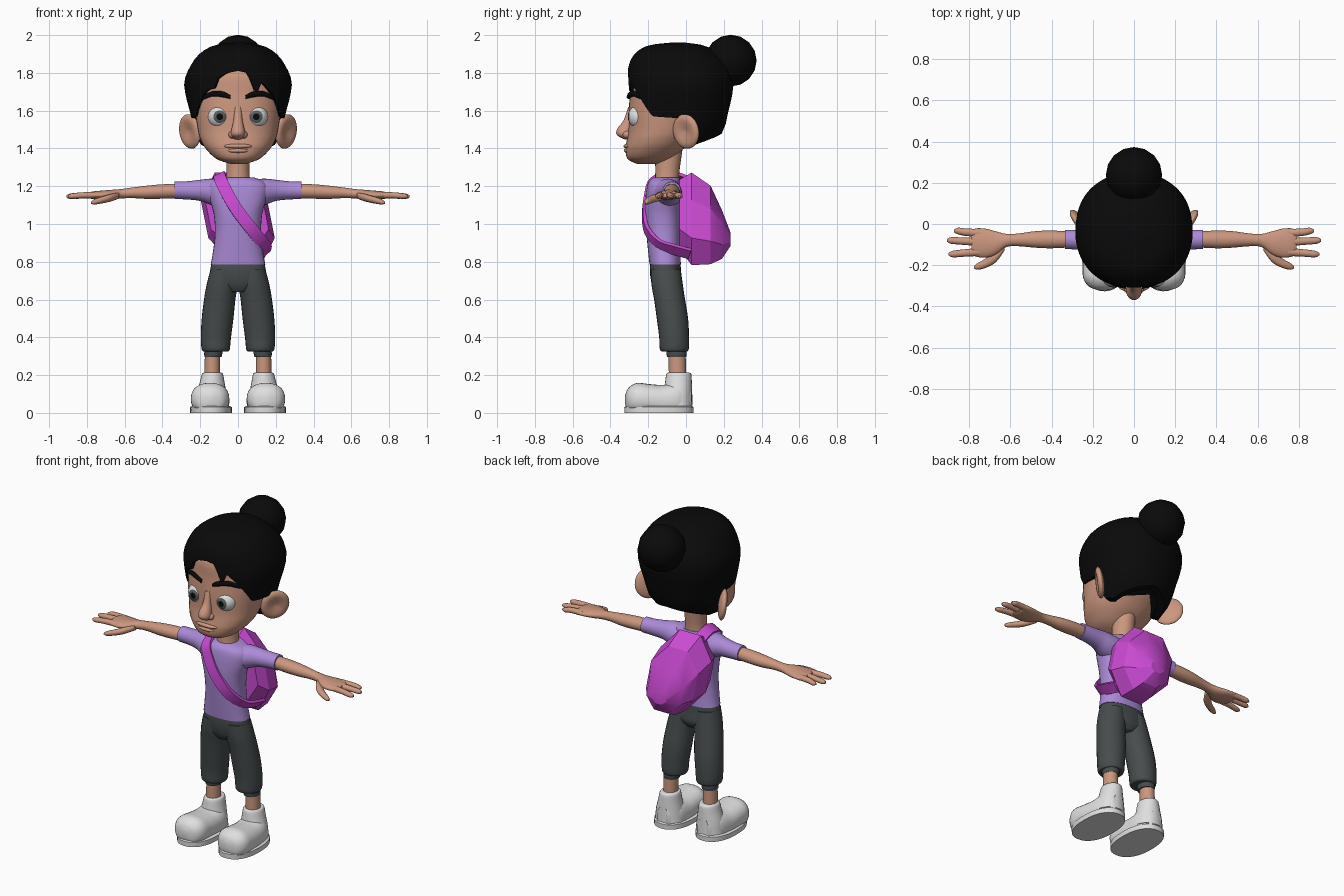
import bpy, bmesh, math
from mathutils import Vector, Matrix


def material(name, rgb):
    m = bpy.data.materials.new(name)
    m.diffuse_color = (*rgb, 1)
    return m


SKIN = material("skin", (0.60, 0.31, 0.21))
BLACK = material("black hair", (0.003, 0.003, 0.003))
SHIRT = material("lilac cloth", (0.41, 0.26, 0.68))
PANTS = material("charcoal cloth", (0.062, 0.072, 0.074))
PACK = material("magenta", (0.60, 0.07, 0.66))
WHITE = material("white", (0.74, 0.74, 0.74))
IRIS = material("grey iris", (0.10, 0.115, 0.115))


def finish(name, bm, mats, mirror=False, angle=50):
    bmesh.ops.recalc_face_normals(bm, faces=bm.faces)
    me = bpy.data.meshes.new(name)
    bm.to_mesh(me)
    bm.free()
    ob = bpy.data.objects.new(name, me)
    bpy.context.collection.objects.link(ob)
    for m in mats:
        me.materials.append(m)
    if mirror:
        ob.modifiers.new("mirror", 'MIRROR').use_mirror_merge = False
    if angle:
        bpy.ops.object.select_all(action='DESELECT')
        ob.select_set(True)
        bpy.context.view_layer.objects.active = ob
        bpy.ops.object.shade_smooth_by_angle(angle=math.radians(angle))
    return ob


def spline(rows, steps):
    """Catmull-Rom through tuples of any length."""
    rows = [Vector(r) for r in rows]
    out = []
    for i in range(len(rows) - 1):
        a, b, c, d = rows[max(i - 1, 0)], rows[i], rows[i + 1], rows[min(i + 2, len(rows) - 1)]
        for s in range(steps):
            t = s / steps
            out.append(0.5 * (2 * b + (c - a) * t + (2 * a - 5 * b + 4 * c - d) * t * t
                              + (3 * b - a - 3 * c + d) * t ** 3))
    return out + [rows[-1]]


def power(c, p):
    return math.copysign(abs(c) ** (2 / p), c)


def skin_rings(bm, rings, caps=True):
    rings = [[bm.verts.new(c) for c in r] for r in rings]
    n = len(rings[0])
    for a, b in zip(rings, rings[1:]):
        for i in range(n):
            bm.faces.new((a[i], a[(i + 1) % n], b[(i + 1) % n], b[i]))
    if caps:
        bm.faces.new(rings[0])
        bm.faces.new(rings[-1])


def loft(name, rows, mat, axis='z', n=24, steps=4, p=2.0, mirror=False, angle=50,
         turn=0.0, floor=-1.0, shear=0.0):
    """Rows are (position on axis, centre u, centre v, radius u, radius v)."""
    bm = bmesh.new()
    rings = []
    for t, u, v, ru, rv in spline(rows, steps):
        ring = []
        for i in range(n):
            a = math.tau * i / n + turn
            pu, pv = u + ru * power(math.cos(a), p), v + rv * power(math.sin(a), p)
            x, y, z = {'z': (pu, pv, t), 'x': (t, pu, pv), 'y': (pu, t, pv)}[axis]
            ring.append((x - shear * (z - 1.02), y, max(z, floor)))
        rings.append(ring)
    skin_rings(bm, rings)
    return finish(name, bm, [mat], mirror, angle)


def ball(name, centre, radii, mat, mirror=False, spin=0.0, angle=60, seg=24):
    bm = bmesh.new()
    bmesh.ops.create_uvsphere(bm, u_segments=seg, v_segments=seg // 2, radius=1)
    bm.transform(Matrix.Translation(centre) @ Matrix.Rotation(spin, 4, 'Z') @ Matrix.Diagonal((*radii, 1)))
    return finish(name, bm, [mat], mirror, angle)


# Head, neck and nose
loft("head", [(1.318, 0, -.20, .04, .06), (1.345, 0, -.195, .115, .115), (1.40, 0, -.165, .172, .155),
              (1.45, 0, -.14, .20, .172), (1.50, 0, -.12, .213, .185), (1.60, 0, -.10, .228, .203),
              (1.70, 0, -.07, .238, .226), (1.80, 0, -.055, .225, .232), (1.88, 0, -.05, .16, .17)],
     SKIN, n=40, p=2.2)
loft("neck", [(1.18, 0, -.10, .085, .075), (1.25, 0, -.10, .062, .063), (1.42, 0, -.09, .065, .075)], SKIN)
loft("nose", [(1.62, 0, -.292, .018, .014), (1.55, 0, -.302, .024, .028), (1.505, 0, -.32, .034, .043),
              (1.475, 0, -.322, .038, .046), (1.455, 0, -.312, .026, .03), (1.447, 0, -.31, .008, .01)], SKIN)
ball("nostril", (.03, -.312, 1.473), (.02, .024, .02), SKIN, True)
ball("upper_lip", (0, -.305, 1.412), (.075, .026, .014), SKIN)
ball("lower_lip", (0, -.303, 1.388), (.06, .026, .014), SKIN)

# Ears: flattened balls with a hollow outer face
bm = bmesh.new()
bmesh.ops.create_uvsphere(bm, u_segments=28, v_segments=18, radius=1)
for v in bm.verts:
    r = math.hypot(v.co.y, v.co.z)
    if v.co.x > 0 and r < 0.75:
        v.co.x -= 0.9 * (1 - r / 0.75)
bm.transform(Matrix.Translation((.255, 0, 1.49)) @ Matrix.Rotation(math.radians(-38), 4, 'Z')
             @ Matrix.Rotation(math.radians(8), 4, 'Y') @ Matrix.Diagonal((.026, .085, .092, 1)))
finish("ear", bm, [SKIN], True, 60)

# Eyes: iris and pupil are rings around the forward pole
bm = bmesh.new()
bmesh.ops.create_uvsphere(bm, u_segments=28, v_segments=22, radius=.062)
for f in bm.faces:
    off = math.degrees(f.calc_center_median().angle(Vector((0, 0, 1))))
    f.material_index = 2 if off < 16 else 1 if off < 33 else 0
bm.transform(Matrix.Translation((.097, -.246, 1.568)) @ Matrix.Rotation(math.radians(90), 4, 'X'))
finish("eye", bm, [WHITE, IRIS, BLACK], True, 60)

# Eyebrows follow the forehead curve
brow = [(x, -.079 - .226 * math.sqrt(1 - (x / .24) ** 2.2), z, .012, r)
        for x, z, r in ((.04, 1.672, .010), (.08, 1.686, .016), (.13, 1.69, .015), (.17, 1.675, .012), (.20, 1.655, .005))]
loft("eyebrow", brow, BLACK, axis='x', n=10, mirror=True)

# Hair cap: rings run from a jagged hairline up to the crown
PROFILE = spline([(1.38, -.08, .18, .14), (1.48, -.06, .228, .25), (1.58, -.045, .25, .265),
                  (1.68, -.033, .277, .277), (1.76, -.03, .284, .281), (1.84, -.035, .25, .268),
                  (1.90, -.05, .205, .222), (1.945, -.05, .13, .15), (1.962, -.04, .02, .02)], 3)
LINE = [(-180, 1.48), (-150, 1.45), (-120, 1.41), (-101, 1.42), (-93, 1.56), (-62, 1.57), (-52, 1.62),
        (-34, 1.71), (-23, 1.72), (-20, 1.77), (-11, 1.80), (0, 1.81), (10, 1.80), (14, 1.72), (19, 1.69),
        (24, 1.75), (36, 1.70), (52, 1.62), (62, 1.57), (93, 1.56), (101, 1.42), (120, 1.41), (150, 1.45), (180, 1.48)]


def lookup(table, t):
    for a, b in zip(table, table[1:]):
        if t <= b[0]:
            k = (t - a[0]) / (b[0] - a[0])
            return [p + (q - p) * k for p, q in zip(a, b)]
    return list(table[-1])


def hair_point(deg, z, grow=1.0):
    _, cy, rx, ry = lookup(PROFILE, z)
    a = math.radians(deg)
    return (grow * rx * power(math.sin(a), 2.2), cy - grow * ry * power(math.cos(a), 2.2), z)


bm = bmesh.new()
degs = [-180 + i * 360 / 90 for i in range(90)]
edge = [lookup(LINE, d)[1] for d in degs]
rings = [[hair_point(d, e, .8) for d, e in zip(degs, edge)]]
for s in range(15):
    k = math.sin(s / 14 * math.pi / 2)
    rings.append([hair_point(d, e + (1.962 - e) * k) for d, e in zip(degs, edge)])
skin_rings(bm, rings)
finish("hair_cap", bm, [BLACK], angle=40)
ball("hair_bun", (0, .237, 1.865), (.137, .137, .137), BLACK, seg=16, angle=30)

# Shirt body and sleeves
loft("shirt", [(.785, 0, -.11, .145, .083), (.85, 0, -.115, .133, .085), (.95, 0, -.12, .122, .09),
               (1.05, 0, -.125, .128, .093), (1.13, 0, -.125, .15, .09), (1.19, 0, -.12, .16, .088),
               (1.225, 0, -.115, .14, .082), (1.245, 0, -.105, .09, .07)], SHIRT, n=32, p=2.3)
loft("sleeve", [(.07, -.105, 1.16, .085, .075), (.14, -.095, 1.17, .072, .07), (.20, -.085, 1.178, .056, .056),
                (.27, -.077, 1.178, .048, .048), (.335, -.075, 1.178, .047, .046)], SHIRT, axis='x', mirror=True)

# Arms and hands
loft("arm", [(.30, -.075, 1.176, .038, .038), (.40, -.075, 1.172, .043, .038), (.48, -.075, 1.168, .04, .035),
             (.56, -.077, 1.165, .031, .028), (.62, -.08, 1.16, .032, .025), (.67, -.092, 1.155, .056, .026),
             (.72, -.093, 1.153, .07, .024), (.77, -.09, 1.152, .068, .02), (.79, -.09, 1.152, .05, .012)],
     SKIN, axis='x', mirror=True)
for label, y0, y1, tip in (("back", -.045, -.034, .875), ("middle", -.088, -.08, .908), ("front", -.135, -.146, .90)):
    loft(label + "_finger", [(.74, y0, 1.153, .02, .017), (.82, (y0 + y1) / 2, 1.152, .018, .016),
                             (tip - .02, y1, 1.147, .016, .014), (tip, y1, 1.146, .006, .006)],
         SKIN, axis='x', n=12, mirror=True)
loft("thumb", [(.63, -.11, 1.15, .02, .015), (.67, -.155, 1.14, .03, .02), (.72, -.19, 1.127, .023, .018),
               (.76, -.206, 1.117, .016, .014), (.777, -.21, 1.113, .006, .006)], SKIN, axis='x', n=12, mirror=True)

# Trousers, cuffs and ankles
loft("hips", [(.64, 0, -.10, .05, .06), (.68, 0, -.10, .13, .08), (.74, 0, -.108, .148, .083),
              (.80, 0, -.11, .138, .08)], PANTS, p=2.3)
loft("trouser_leg", [(.325, .118, -.06, .06, .06), (.335, .118, -.062, .074, .076), (.40, .117, -.063, .08, .079),
                     (.50, .108, -.072, .084, .083), (.60, .097, -.087, .083, .082), (.68, .084, -.10, .082, .083),
                     (.76, .075, -.108, .07, .08)], PANTS, mirror=True)
loft("cuff", [(.295, .132, -.05, .045, .051), (.315, .131, -.05, .048, .053), (.345, .13, -.052, .046, .052)],
     PANTS, mirror=True)
loft("ankle", [(.18, .137, -.045, .042, .046), (.32, .135, -.047, .04, .045)], SKIN, mirror=True)

# Shoes: sole, rounded toe and ankle shaft
loft("sole", [(0, .143, -.143, .11, .183), (.03, .143, -.143, .111, .184), (.036, .143, -.143, .102, .176)],
     WHITE, steps=1, n=36, p=2.3, mirror=True)
loft("shoe_foot", [(-.322, .148, .07, .02, .025), (-.305, .148, .07, .07, .062), (-.26, .148, .075, .099, .083),
                   (-.19, .147, .07, .101, .082), (-.12, .144, .06, .098, .088), (-.03, .14, .06, .085, .10),
                   (.03, .14, .06, .04, .07)], WHITE, axis='y', n=28, p=2.3, floor=.02, mirror=True)
loft("shoe_shaft", [(.04, .14, -.045, .088, .08), (.10, .14, -.043, .08, .076), (.16, .137, -.04, .066, .071),
                    (.205, .135, -.038, .056, .066), (.213, .135, -.038, .045, .055)], WHITE, mirror=True)

# Backpack: faceted octagonal bag leaning to one side
loft("backpack", [(-.035, 0, 1.05, .165, .20), (.03, 0, 1.027, .19, .265), (.13, 0, .995, .175, .225),
                  (.19, 0, .945, .125, .14), (.235, 0, .92, .05, .04)],
     PACK, axis='y', n=8, steps=1, turn=math.pi / 8, shear=.2, angle=25)

# Strap: flat ribbon around the torso
path = spline([(-.10, .02, 1.23), (-.10, -.08, 1.262), (-.088, -.185, 1.225), (-.045, -.217, 1.14),
               (.005, -.225, 1.06), (.075, -.212, .97), (.135, -.15, .895), (.15, -.07, .865), (.145, .02, .84)], 4)
bm = bmesh.new()
rings = []
for i, c in enumerate(path):
    tangent = (path[min(i + 1, len(path) - 1)] - path[max(i - 1, 0)]).normalized()
    out = c - Vector((0, -.10, 1.05))
    out = (out - tangent * out.dot(tangent)).normalized()
    side = tangent.cross(out) * .033
    rings.append([c + side + out * .006, c - side + out * .006, c - side - out * .012, c + side - out * .012])
skin_rings(bm, rings)
finish("strap", bm, [PACK], angle=40)
